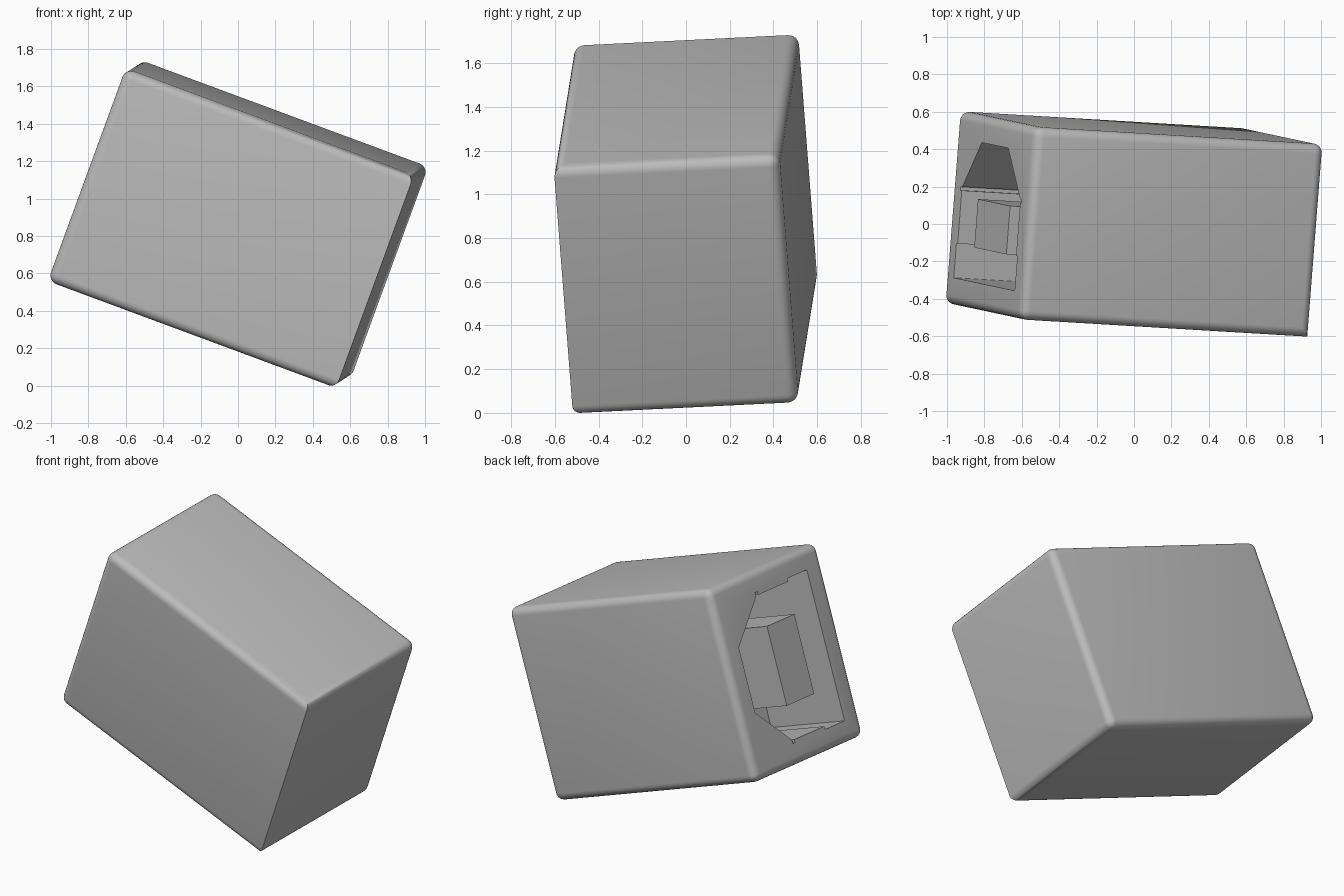
import bpy
import bmesh
from mathutils import Matrix, Vector

if "Cube" in bpy.data.objects:
    bpy.data.objects.remove(bpy.data.objects["Cube"], do_unlink=True)

LENGTH, DEPTH, HEIGHT, RADIUS = 1.65, 1.034, 1.215, 0.05
FACE = -LENGTH / 2          # plane of the socket opening
FLOOR = FACE + 0.6          # bottom of the recess

# Tilted frame shared by every part
along = Vector((0.936, -0.056, -0.347)).normalized()
across = Vector((0.078, 0.995, 0.049))
across = (across - along * across.dot(along)).normalized()
up = along.cross(across)
frame = Matrix.Translation((0, 0, 0.865)) @ Matrix((along, across, up)).transposed().to_4x4()

grey = bpy.data.materials.new("mid grey")
grey.use_nodes = True
grey.diffuse_color = (0.5, 0.5, 0.5, 1)
grey.node_tree.nodes["Principled BSDF"].inputs["Base Color"].default_value = (0.5, 0.5, 0.5, 1)


def make_object(name, bm):
    bmesh.ops.recalc_face_normals(bm, faces=bm.faces)
    mesh = bpy.data.meshes.new(name)
    bm.to_mesh(mesh)
    bm.free()
    mesh.materials.append(grey)
    obj = bpy.data.objects.new(name, mesh)
    bpy.context.collection.objects.link(obj)
    obj.matrix_world = frame
    return obj


def prism(name, outline, start, end):
    """Extrude an outline of (across, up) points along the long axis."""
    bm = bmesh.new()
    face = bm.faces.new([bm.verts.new((start, y, z)) for y, z in outline])
    new = bmesh.ops.extrude_face_region(bm, geom=[face])["geom"]
    verts = [g for g in new if isinstance(g, bmesh.types.BMVert)]
    bmesh.ops.translate(bm, verts=verts, vec=(end - start, 0, 0))
    return make_object(name, bm)


def mirrored(half):
    return half + [(y, -z) for y, z in reversed(half)]


# Housing: a rounded box with one front upright edge left sharp
bm = bmesh.new()
bmesh.ops.create_cube(bm, size=1, matrix=Matrix.Diagonal((LENGTH, DEPTH, HEIGHT, 1)))
rounded = [e for e in bm.edges
           if not all(v.co.x > 0 and v.co.y < 0 for v in e.verts)]
bmesh.ops.bevel(bm, geom=rounded, offset=RADIUS, segments=6, profile=0.5, affect='EDGES')
housing = make_object("housing", bm)

# Socket recess: stepped sides, then a taper to the short back edge
recess = mirrored([(-0.37, -0.475), (-0.185, -0.475), (-0.185, -0.455),
                   (0.10, -0.455), (0.10, -0.475), (0.12, -0.475),
                   (0.12, -0.45), (0.376, -0.205)])
cutter = prism("recess_cutter", recess, FACE - 0.1, FLOOR)
cutter.hide_render = True
boolean = housing.modifiers.new("recess", 'BOOLEAN')
boolean.object = cutter
boolean.operation = 'DIFFERENCE'
boolean.solver = 'EXACT'
bpy.context.view_layer.update()
bpy.context.view_layer.objects.active = housing
bpy.ops.object.modifier_apply(modifier="recess")
bpy.data.objects.remove(cutter, do_unlink=True)

# Contact block standing inside the recess
contact = prism("contact_block", mirrored([(-0.19, -0.25), (0.07, -0.25)]),
                FACE + 0.02, FLOOR + 0.01)

bpy.ops.object.select_all(action='DESELECT')
for obj in (housing, contact):
    obj.select_set(True)
bpy.context.view_layer.objects.active = housing
bpy.ops.object.shade_smooth_by_angle(angle=0.6)
